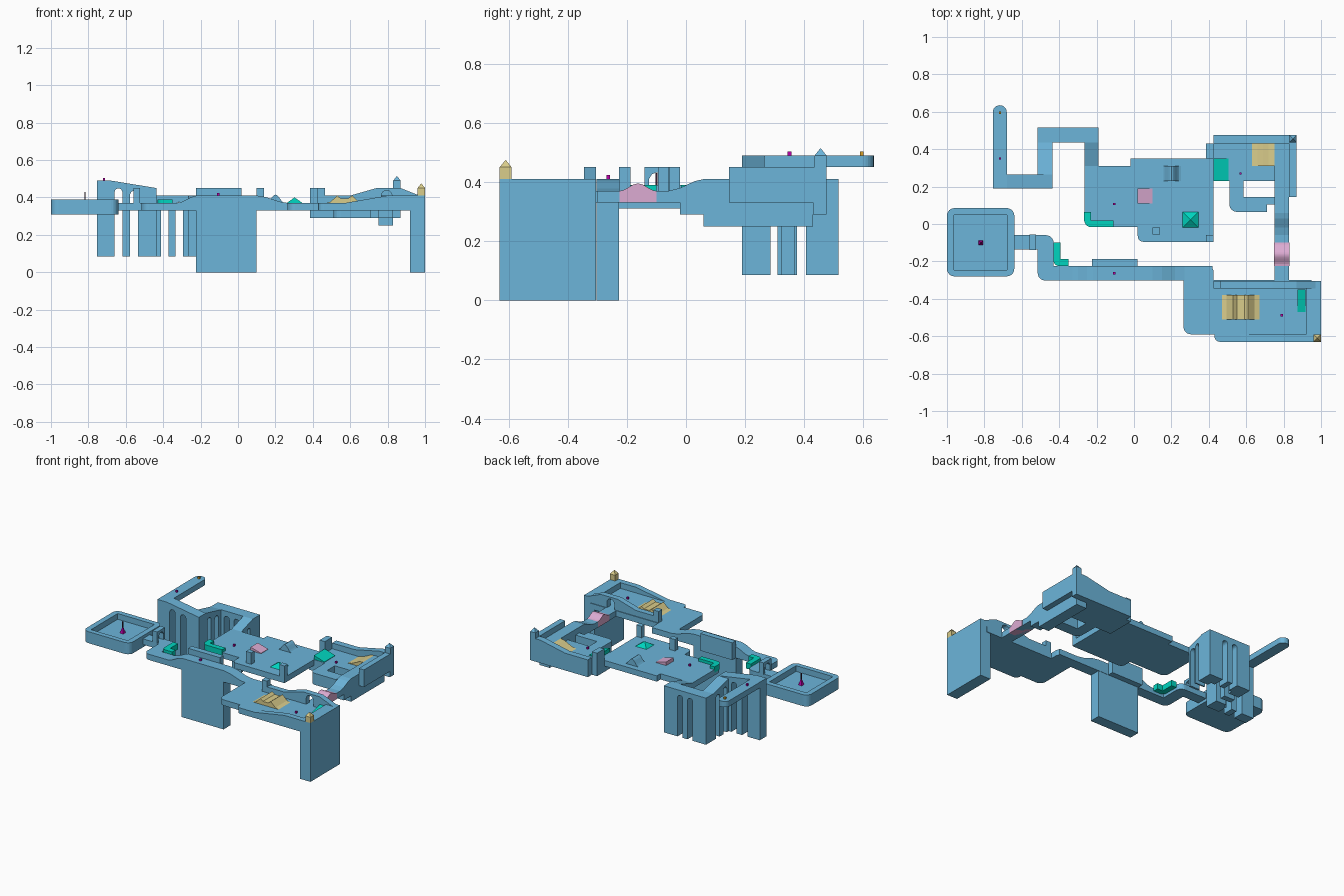
import bpy, bmesh, math
from mathutils import Vector

if "Cube" in bpy.data.objects:
    bpy.data.objects.remove(bpy.data.objects["Cube"])


def mat(name, c):
    m = bpy.data.materials.new(name)
    m.diffuse_color = (*c, 1)
    m.use_nodes = True
    m.node_tree.nodes["Principled BSDF"].inputs["Base Color"].default_value = m.diffuse_color
    return m


BLUE = mat("blue", (.15, .46, .70))
CYAN = mat("teal", (0, .66, .52))
PINK = mat("pink", (.72, .41, .65))
GOLD = mat("sand", (.70, .61, .26))
PURPLE = mat("purple", (.5, 0, .4))
ORANGE = mat("orange", (.7, .35, .02))
DARK = mat("dark", (.04, .01, .03))


def prism(name, pts, axis, lo, hi, m=BLUE):
    """Extrude a 2D outline along an axis: z uses (x,y), y uses (x,z), x uses (y,z)."""
    put = {"z": lambda a, b, t: (a, b, t), "y": lambda a, b, t: (a, t, b),
           "x": lambda a, b, t: (t, a, b)}[axis]
    bm = bmesh.new()
    r0 = [bm.verts.new(put(a, b, lo)) for a, b in pts]
    r1 = [bm.verts.new(put(a, b, hi)) for a, b in pts]
    bm.faces.new(r0)
    bm.faces.new(r1[::-1])
    n = len(pts)
    for i in range(n):
        j = (i + 1) % n
        bm.faces.new((r0[i], r1[i], r1[j], r0[j]))
    bmesh.ops.recalc_face_normals(bm, faces=bm.faces)
    me = bpy.data.meshes.new(name)
    bm.to_mesh(me)
    bm.free()
    ob = bpy.data.objects.new(name, me)
    me.materials.append(m)
    bpy.context.collection.objects.link(ob)
    return ob


def box(name, x0, x1, y0, y1, z0, z1, m=BLUE):
    return prism(name, [(x0, y0), (x1, y0), (x1, y1), (x0, y1)], "z", z0, z1, m)


def rounded(pts):
    """Outline of (x, y[, radius]) with rounded corners where a radius is given."""
    out = []
    for i, p in enumerate(pts):
        c = Vector(p[:2])
        if len(p) < 3:
            out.append(c)
            continue
        a = c + (Vector(pts[i - 1][:2]) - c).normalized() * p[2]
        b = c + (Vector(pts[(i + 1) % len(pts)][:2]) - c).normalized() * p[2]
        o = a + b - c
        for k in range(7):
            t = k / 6 * math.pi / 2
            out.append(o + (a - o) * math.cos(t) + (b - o) * math.sin(t))
    return out


def arcade(name, axis, lo, hi, a, b, za, zb, gaps, crown=.035):
    """Lane on a tall wall whose underside is cut by round-topped slots."""
    pts = [(a, .085)]
    for g0, g1 in gaps:
        r, c = (g1 - g0) / 2, (g0 + g1) / 2
        z = za + (zb - za) * (c - a) / (b - a) - crown - r
        pts.append((g0, .085))
        pts += [(c - r * math.cos(k * math.pi / 8), z + r * math.sin(k * math.pi / 8)) for k in range(9)]
        pts.append((g1, .085))
    prism(name, pts + [(b, .085), (b, zb), (a, za)], axis, lo, hi)


def pyramid(name, x0, x1, y0, y1, z0, z1, m):
    ob = box(name, x0, x1, y0, y1, z0, z1, m)
    for v in ob.data.vertices:
        if v.co.z > (z0 + z1) / 2:
            v.co = ((x0 + x1) / 2, (y0 + y1) / 2, z1)
    bm = bmesh.new()
    bm.from_mesh(ob.data)
    bmesh.ops.remove_doubles(bm, verts=bm.verts, dist=1e-5)
    bm.to_mesh(ob.data)
    bm.free()


def hump(a, b, z0, h, n=12):
    return [(a + (b - a) * k / n, z0 + h * (1 - math.cos(2 * math.pi * k / n)) / 2) for k in range(n + 1)]


# Start lane with a round end, and the winding arcade below it
prism("start_lane", rounded([(-.755, .19), (-.68, .19), (-.68, .635, .0375), (-.755, .635, .0375)]), "z", .45, .49)
box("start_pillar", -.755, -.68, .19, .265, .085, .49)
arcade("arcade_first", "y", .19, .265, -.68, -.435, .49, .45, [(-.66, -.618), (-.577, -.535)])
arcade("arcade_second", "x", -.515, -.435, .265, .435, .45, .41, [(.285, .325), (.365, .405)])
arcade("arcade_third", "y", .435, .515, -.515, -.19, .41, .41, [(-.412, -.372), (-.335, -.295)])
arcade("arcade_fourth", "x", -.265, -.19, .31, .435, .37, .41, [(.325, .365), (.375, .405)])

# Main platform with its obstacles
prism("main_platform", rounded([(-.265, -.015, .04), (.02, -.015), (.02, -.095, .03), (.425, -.095), (.425, .35),
      (-.02, .35), (-.02, .31), (-.265, .31)]), "z", .33, .37)
prism("corner_curb", rounded([(-.267, -.017, .04), (-.11, -.017), (-.11, .02), (-.23, .02), (-.23, .065),
      (-.267, .065)]), "z", .35, .39, CYAN)
prism("pink_ramp", [(.02, .37), (.1, .37), (.1, .373), (.02, .395)], "y", .11, .19, PINK)
prism("round_hump", hump(.15, .25, .37, .045), "y", .23, .31)
pyramid("pyramid_bump", .26, .345, -.02, .065, .37, .40, CYAN)
box("small_post", .1, .14, -.055, -.02, .37, .45)
box("gate_post_front", .385, .425, -.095, -.06, .33, .45)
box("gate_post_back", .385, .425, .35, .43, .29, .45)

# Upper right platform
prism("upper_platform", rounded([(.385, .23), (.51, .23), (.51, .065, .04), (.71, .065), (.71, .105), (.75, .105),
      (.75, .145), (.585, .145), (.585, .23), (.75, .23), (.75, .43), (.385, .43)]), "z", .29, .37)
prism("teal_ramp", [(.425, .372), (.505, .372), (.505, .375), (.425, .40)], "y", .23, .35, CYAN)
prism("sand_ramp", [(.63, .37), (.75, .37), (.75, .41), (.72, .405), (.69, .39), (.66, .377)], "y", .31, .43, GOLD)
prism("upper_back_wall", [(.425, .29), (.87, .29), (.87, .45), (.79, .45), (.6, .41), (.425, .41)], "y", .43, .475)
box("upper_side_wall", .83, .87, .145, .43, .33, .45)
box("upper_corner_post", .83, .87, .435, .475, .45, .49)
pyramid("upper_corner_cap", .83, .87, .435, .475, .49, .515, BLUE)

# Bridge joining the two right platforms
prism("bridge", [(-.31, .33), (-.02, .33), (-.02, .29), (.06, .29), (.06, .25), (.43, .25), (.43, .41), (.06, .41),
      (.03, .403), (-.02, .38), (-.06, .37), (-.31, .37)], "x", .75, .83)
prism("bridge_hump", [(-.1, .33)] + [(-.225, .33)] + hump(-.225, -.1, .37, .025), "x", .748, .832, PINK)

# Near platform, its walls and corner column
prism("near_platform", rounded([(.265, -.59, .04), (.43, -.59), (.43, -.63, .03), (.95, -.63), (.95, -.3),
      (.425, -.3), (.425, -.225, .03), (.265, -.225)]), "z", .33, .37)
box("corner_column", .92, 1, -.63, -.305, 0, .41)
prism("near_front_wall", [(.57, .37), (.93, .37), (.93, .41), (.8, .41)], "y", -.63, -.59)
arch = [(.795 + .028 * math.cos(t * math.pi / 8), .41 + .028 * math.sin(t * math.pi / 8)) for t in range(9)]
prism("near_back_wall", [(.465, .33), (.767, .33)] + arch[::-1] + [(.823, .33), (.98, .33), (.97, .41), (.87, .45),
      (.74, .45), (.6, .41), (.465, .41)], "y", -.345, -.305)
box("near_wall_post", .425, .465, -.345, -.305, .33, .45)
box("near_corner_post", .96, 1, -.63, -.59, .41, .45, GOLD)
pyramid("near_corner_cap", .96, 1, -.63, -.59, .45, .475, GOLD)
prism("double_hump", [(.47, .37), (.67, .37), (.645, .377), (.61, .41), (.59, .395), (.55, .395), (.53, .41),
      (.495, .377)], "y", -.51, -.38, GOLD)
prism("teal_wedge", [(-.47, .37), (-.35, .37), (-.35, .40)], "x", .875, .918, CYAN)

# Front lane and its support
prism("front_lane", [(-.435, .33), (.42, .33), (.42, .37), (.27, .37), (.22, .378), (.15, .402), (.1, .41),
      (-.22, .41), (-.25, .402), (-.3, .377), (-.33, .37), (-.435, .37)], "y", -.302, -.225)
box("lane_support", -.225, .1, -.302, -.227, 0, .40)
box("lane_side_wall", -.225, .02, -.227, -.187, .33, .45)
prism("lane_bend", rounded([(-.66, -.135), (-.515, -.135), (-.515, -.302, .04), (-.43, -.302), (-.43, -.06, .04),
      (-.66, -.06)]), "z", .33, .37)
prism("bend_curb", rounded([(-.43, -.1), (-.392, -.1), (-.392, -.187), (-.35, -.187), (-.35, -.225),
      (-.43, -.225, .03)]), "z", .35, .39, CYAN)

# Small arch over the finish lane
prism("finish_arch", [(-.14, .37), (-.125, .37), (-.125, .41), (-.115, .427), (-.0975, .433), (-.08, .427),
      (-.07, .41), (-.07, .37), (-.055, .37), (-.055, .45), (-.14, .45)], "x", -.56, -.525)

# Finish tray: floor with a raised rim
R = [(-1, -.28), (-.64, -.28), (-.64, .085), (-1, .085)]
prism("finish_tray_floor", rounded([(*p, .04) for p in R]), "z", .31, .35)
rim = prism("finish_tray_rim", rounded([(*p, .04) for p in R]), "z", .35, .39)
cut = box("tray_cutter", -.962, -.678, -.245, .048, .34, .42)
cut.hide_render = True
cut.hide_viewport = True
mod = rim.modifiers.new("recess", "BOOLEAN")
mod.object = cut
mod.solver = "EXACT"
box("finish_pin", -.822, -.816, -.103, -.097, .35, .43, DARK)
pyramid("finish_pin_base", -.832, -.806, -.113, -.087, .35, .40, PURPLE)

# Small markers along the course
for i, (x, y, z) in enumerate([(-.717, .35, .49), (-.105, .107, .37), (-.105, -.263, .41), (.57, .27, .37),
                               (.79, -.488, .37), (-.717, .595, .49)]):
    box("marker_%d" % i, x - .006, x + .006, y - .006, y + .006, z, z + .013, ORANGE if i == 5 else PURPLE)
